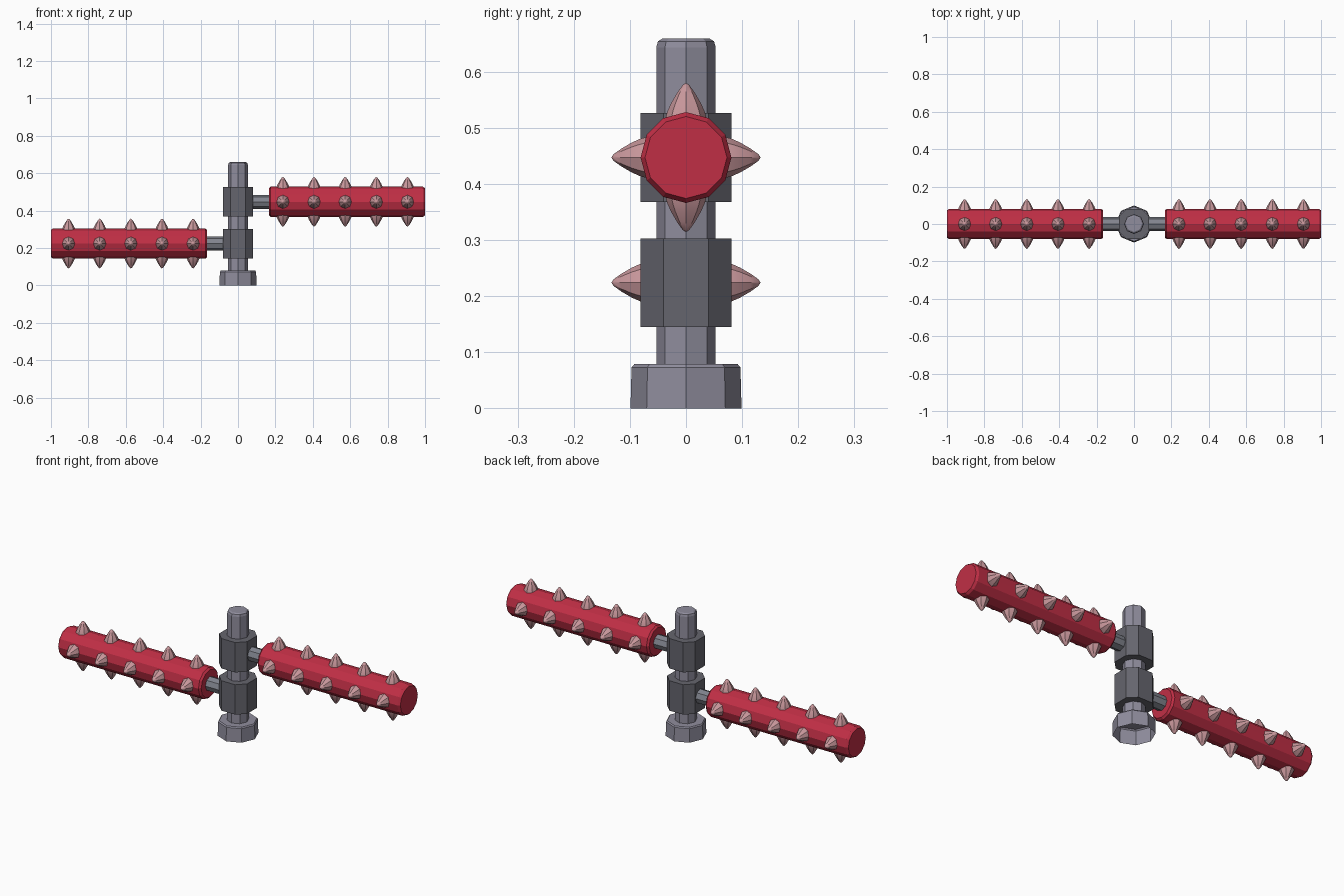
import bpy, bmesh, math
from mathutils import Matrix, Vector

cube = bpy.data.objects.get("Cube")
if cube:
    bpy.data.objects.remove(cube, do_unlink=True)


def material(name, r, g, b):
    m = bpy.data.materials.new(name)
    m.use_nodes = True
    m.diffuse_color = (r, g, b, 1)
    m.node_tree.nodes["Principled BSDF"].inputs["Base Color"].default_value = (r, g, b, 1)
    return m


PALE = material("pale steel", 0.28, 0.27, 0.34)
DARK = material("dark steel", 0.13, 0.13, 0.155)
GREY = material("grey steel", 0.22, 0.23, 0.27)
RED = material("red", 0.53, 0.028, 0.06)
PINK = material("dusty pink", 0.58, 0.31, 0.33)


def lathe(bm, profile, sides, matrix=Matrix(), cap_start=True, cap_end=True):
    """Revolve (radius, height) points about local z; radius 0 makes a tip."""
    rings = []
    for r, h in profile:
        count = sides if r else 1
        rings.append([bm.verts.new(matrix @ Vector((r * math.cos(math.tau * i / sides),
                                                    r * math.sin(math.tau * i / sides), h)))
                      for i in range(count)])
    for a, b in zip(rings, rings[1:]):
        for i in range(sides):
            j = (i + 1) % sides
            bm.faces.new((a[i], a[j], b[0]) if len(b) == 1 else (a[i], a[j], b[j], b[i]))
    if cap_start:
        bm.faces.new(rings[0][::-1])
    if cap_end and len(rings[-1]) > 1:
        bm.faces.new(rings[-1])


def finish(bm, name, mat, smooth=False):
    bmesh.ops.recalc_face_normals(bm, faces=bm.faces)
    mesh = bpy.data.meshes.new(name)
    bm.to_mesh(mesh)
    bm.free()
    mesh.materials.append(mat)
    ob = bpy.data.objects.new(name, mesh)
    bpy.context.collection.objects.link(ob)
    if smooth:
        bpy.ops.object.select_all(action="DESELECT")
        ob.select_set(True)
        bpy.context.view_layer.objects.active = ob
        bpy.ops.object.shade_smooth_by_angle(angle=math.radians(28))
    return ob


def turned(name, mat, profile, sides, matrix=Matrix(), **caps):
    bm = bmesh.new()
    lathe(bm, profile, sides, matrix, **caps)
    return finish(bm, name, mat)


# Hollow foot and central post
turned("foot", PALE, [(0.099, 0), (0.097, 0.073), (0.092, 0.079), (0.04, 0.079)], 8, cap_start=False)
turned("post", PALE, [(0.053, 0.077), (0.053, 0.643), (0.05, 0.654), (0.042, 0.659)], 8)


def collar(name, z):
    """Square block with chamfered upright corners."""
    bm = bmesh.new()
    bmesh.ops.create_cube(bm, size=1, matrix=Matrix.Translation((0, 0, z))
                          @ Matrix.Diagonal((0.163, 0.163, 0.158, 1)))
    upright = [e for e in bm.edges if abs(e.verts[0].co.z - e.verts[1].co.z) > 0.1]
    bmesh.ops.bevel(bm, geom=upright, offset=0.041, segments=1, affect="EDGES")
    finish(bm, name, DARK)


def arm(prefix, side, z):
    """Collar, short axle and spiked roller reaching out along x."""
    collar(prefix + "_collar", z)
    out = Matrix.Translation((0, 0, z)) @ Matrix.Rotation(side * math.pi / 2, 4, "Y")
    turned(prefix + "_axle", GREY, [(0.037, 0.07), (0.037, 0.18)], 8, out)
    turned(prefix + "_roller", RED, [(0.072, 0.165), (0.081, 0.175), (0.081, 0.988), (0.073, 1.0)], 12, out)
    # Four rows of bullet-shaped spikes
    bm = bmesh.new()
    bullet = [(0.037, 0.068), (0.034, 0.08), (0.027, 0.096), (0.016, 0.115), (0.006, 0.129), (0, 0.133)]
    for i in range(5):
        for turn in range(4):
            spot = (Matrix.Translation((side * (0.24 + i * 0.1665), 0, z))
                    @ Matrix.Rotation(turn * math.pi / 2, 4, "X"))
            lathe(bm, bullet, 8, spot)
    finish(bm, prefix + "_spikes", PINK, smooth=True)


arm("upper", 1, 0.447)
arm("lower", -1, 0.224)
